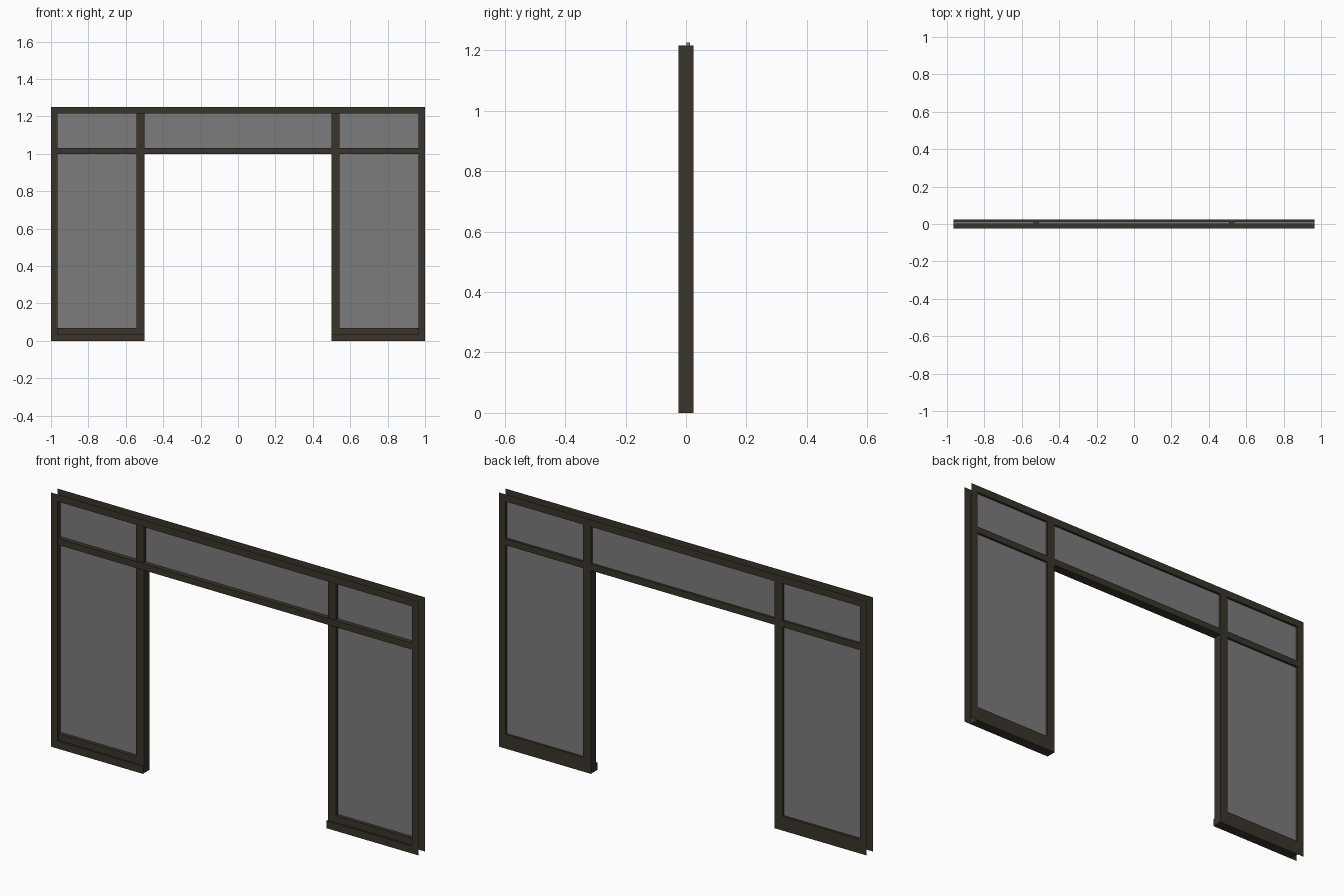
import bpy, bmesh

if "Cube" in bpy.data.objects:
    bpy.data.objects.remove(bpy.data.objects["Cube"])

def material(name, color):
    m = bpy.data.materials.new(name)
    m.diffuse_color = color
    m.use_nodes = True
    m.node_tree.nodes["Principled BSDF"].inputs["Base Color"].default_value = m.diffuse_color
    return m

FRAME = material("dark_bronze", (0.042, 0.035, 0.025, 1))
GLASS = material("grey_glass", (0.2, 0.2, 0.2, 0.5))
BACK, FRONT = 0.025, -0.025      # frame depth
EDGE, TOP = 0.965, 1.215         # inner line of the outer frame

def finish(bm, name, mat):
    mesh = bpy.data.meshes.new(name)
    bm.to_mesh(mesh)
    bm.free()
    mesh.materials.append(mat)
    ob = bpy.data.objects.new(name, mesh)
    bpy.context.collection.objects.link(ob)
    return ob

def box(name, x0, x1, y0, y1, z0, z1, mat=FRAME):
    bm = bmesh.new()
    bmesh.ops.create_cube(bm, size=1)
    for v in bm.verts:
        v.co = ((x0 + x1) / 2 + v.co.x * (x1 - x0),
                (y0 + y1) / 2 + v.co.y * (y1 - y0),
                (z0 + z1) / 2 + v.co.z * (z1 - z0))
    return finish(bm, name, mat)

# Outer jambs and head: a channel, open towards the wall, swept around the opening
bm = bmesh.new()
outer = [(-1, 0), (-1, 1.25), (1, 1.25), (1, 0)]
inner = [(-EDGE, 0), (-EDGE, TOP), (EDGE, TOP), (EDGE, 0)]
rings = []
for (ox, oz), (ix, iz) in zip(outer, inner):
    rings.append([bm.verts.new(p) for p in (
        (ox, FRONT, oz), (ix, FRONT, iz), (ix, BACK, iz), (ox, BACK, oz))])
for a, b in zip(rings, rings[1:]):
    for i in range(3):
        bm.faces.new((a[i], a[i + 1], b[i + 1], b[i]))
bmesh.ops.recalc_face_normals(bm, faces=bm.faces)
finish(bm, "outer_frame", FRAME)

# Transom bar across the full width
box("transom", -EDGE, EDGE, -0.021, BACK, 1.0, 1.032)

# Mullions, bottom rails, sills and side glass on both sides
for side, s in (("left", -1), ("right", 1)):
    def part(name, xa, xb, *rest):
        xs = sorted((s * xa, s * xb))
        box(side + "_" + name, *xs, *rest)
    part("mullion", 0.5, 0.543, -0.016, BACK, 0, TOP)
    part("bottom_rail", 0.543, EDGE, -0.016, BACK, 0.037, 0.07)
    part("sill", 0.5, EDGE, FRONT, BACK, 0, 0.037)
    part("lower_glass", 0.535, EDGE, 0.001, 0.014, 0.06, 1.01, GLASS)
    part("upper_glass", 0.535, EDGE, 0.001, 0.014, 1.022, 1.225, GLASS)

# Glass above the doorway
box("middle_glass", -0.51, 0.51, 0.001, 0.014, 1.022, 1.225, GLASS)
